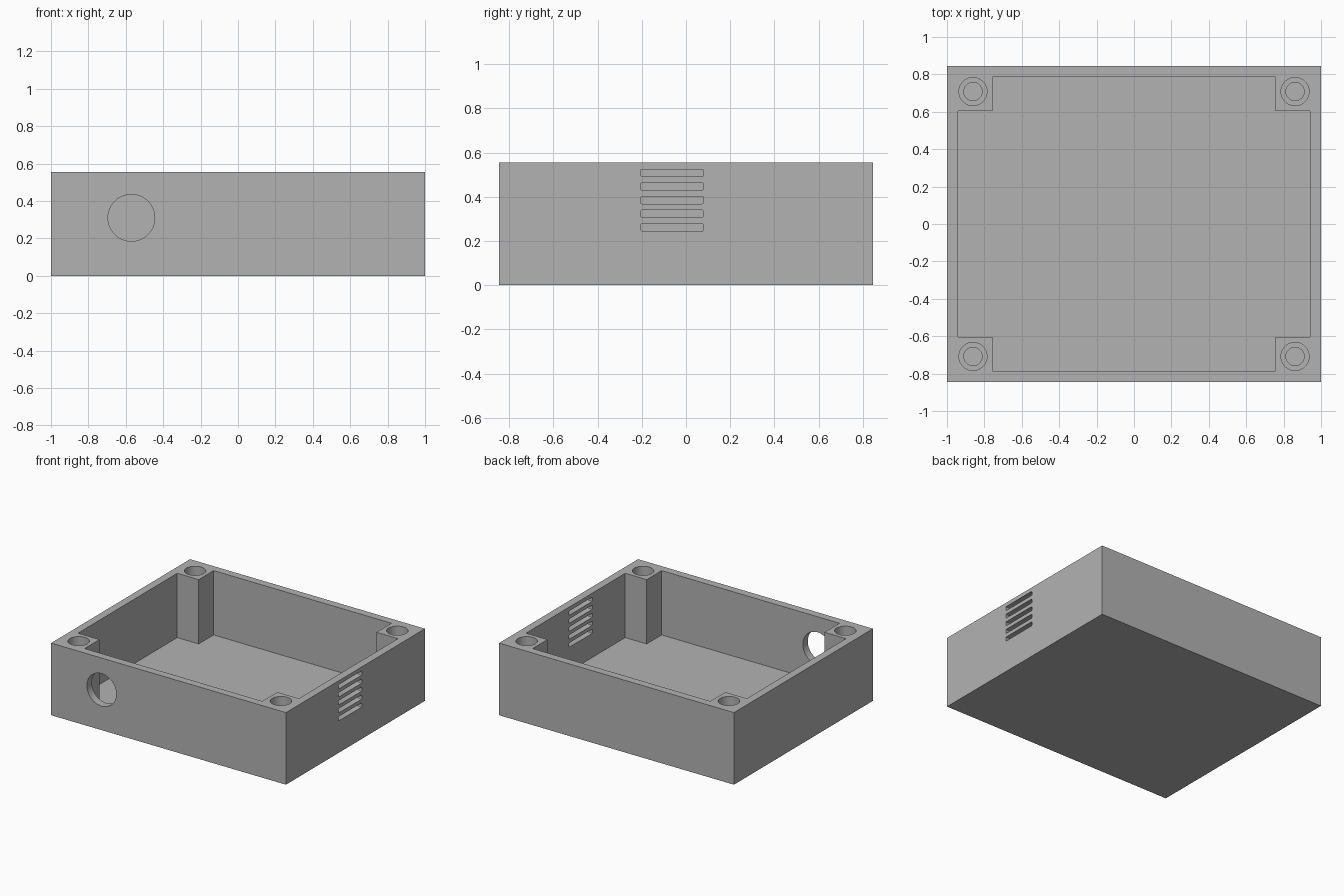
import bpy
import bmesh
from math import radians
from mathutils import Matrix, Vector

cube = bpy.data.objects.get("Cube")
if cube:
    bpy.data.objects.remove(cube, do_unlink=True)

HALF_X, HALF_Y, HEIGHT = 1.0, 0.845, 0.555
WALL = 0.06
POST_X, POST_Y = 0.757, 0.603     # inner faces of the corner posts
SCREW_X, SCREW_Y = 0.861, 0.708

grey = bpy.data.materials.new("plain grey")
grey.use_nodes = True
colour = (0.45, 0.45, 0.45, 1)
grey.diffuse_color = colour
grey.node_tree.nodes["Principled BSDF"].inputs["Base Color"].default_value = colour


def finish(name, bm):
    mesh = bpy.data.meshes.new(name)
    bmesh.ops.recalc_face_normals(bm, faces=bm.faces)
    bm.to_mesh(mesh)
    bm.free()
    obj = bpy.data.objects.new(name, mesh)
    mesh.materials.append(grey)
    bpy.context.collection.objects.link(obj)
    return obj


def prism(name, outline, z0, z1):
    bm = bmesh.new()
    base = bm.faces.new([bm.verts.new((x, y, z0)) for x, y in outline])
    top = bmesh.ops.extrude_face_region(bm, geom=[base])["geom"]
    verts = [v for v in top if isinstance(v, bmesh.types.BMVert)]
    bmesh.ops.translate(bm, vec=(0, 0, z1 - z0), verts=verts)
    return finish(name, bm)


def cylinder(name, centre, radius, depth, turn=Matrix()):
    bm = bmesh.new()
    bmesh.ops.create_cone(bm, cap_ends=True, segments=64, radius1=radius, radius2=radius,
                          depth=depth, matrix=Matrix.Translation(centre) @ turn)
    return finish(name, bm)


def cut(body, cutter):
    mod = body.modifiers.new(cutter.name, "BOOLEAN")
    mod.operation = "DIFFERENCE"
    mod.solver = "EXACT"
    mod.object = cutter
    cutter.hide_render = True
    cutters.append(cutter)


cutters = []

# Outer block
case = prism("case_body", [(-HALF_X, -HALF_Y), (HALF_X, -HALF_Y),
                           (HALF_X, HALF_Y), (-HALF_X, HALF_Y)], 0, HEIGHT)

# Cavity that leaves a floor, four walls and four corner posts
ix, iy = HALF_X - WALL, HALF_Y - WALL
quarter = [(ix, POST_Y), (POST_X, POST_Y), (POST_X, iy)]
outline = (quarter + [(-x, y) for x, y in reversed(quarter)]
           + [(-x, -y) for x, y in quarter] + [(x, -y) for x, y in reversed(quarter)])
cut(case, prism("cavity_cutter", outline, WALL, HEIGHT + 0.1))

# Stepped screw holes in the posts
for sx in (-1, 1):
    for sy in (-1, 1):
        for label, radius, bottom in (("wide", 0.075, 0.3), ("narrow", 0.049, 0.1)):
            top = HEIGHT + 0.05
            centre = Vector((sx * SCREW_X, sy * SCREW_Y, (top + bottom) / 2))
            cut(case, cylinder(f"{label}_screw_cutter", centre, radius, top - bottom))

# Round cable opening in the front wall
cut(case, cylinder("cable_opening_cutter", Vector((-0.57, -HALF_Y, 0.31)), 0.125,
                   3 * WALL, Matrix.Rotation(radians(90), 4, "X")))

# Row of vent slots with softened ends
for i in range(5):
    bm = bmesh.new()
    place = Matrix.Translation((HALF_X, -0.063, 0.262 + i * 0.0615))
    bmesh.ops.create_cube(bm, size=1, matrix=place @ Matrix.Diagonal((3 * WALL, 0.282, 0.033, 1)))
    ends = [e for e in bm.edges if abs(e.verts[0].co.x - e.verts[1].co.x) > WALL]
    bmesh.ops.bevel(bm, geom=ends, offset=0.005, segments=3, profile=0.5, affect="EDGES")
    cut(case, finish("vent_slot_cutter", bm))

# Bake the cuts, then drop the helpers
bpy.context.view_layer.update()
cut_mesh = bpy.data.meshes.new_from_object(case.evaluated_get(bpy.context.evaluated_depsgraph_get()))
case.modifiers.clear()
case.data = cut_mesh
for helper in cutters:
    bpy.data.objects.remove(helper, do_unlink=True)

cut_mesh.materials.clear()
cut_mesh.materials.append(grey)
for face in cut_mesh.polygons:
    face.material_index = 0

bpy.ops.object.select_all(action="DESELECT")
case.select_set(True)
bpy.context.view_layer.objects.active = case
bpy.ops.object.shade_smooth_by_angle(angle=radians(30))
